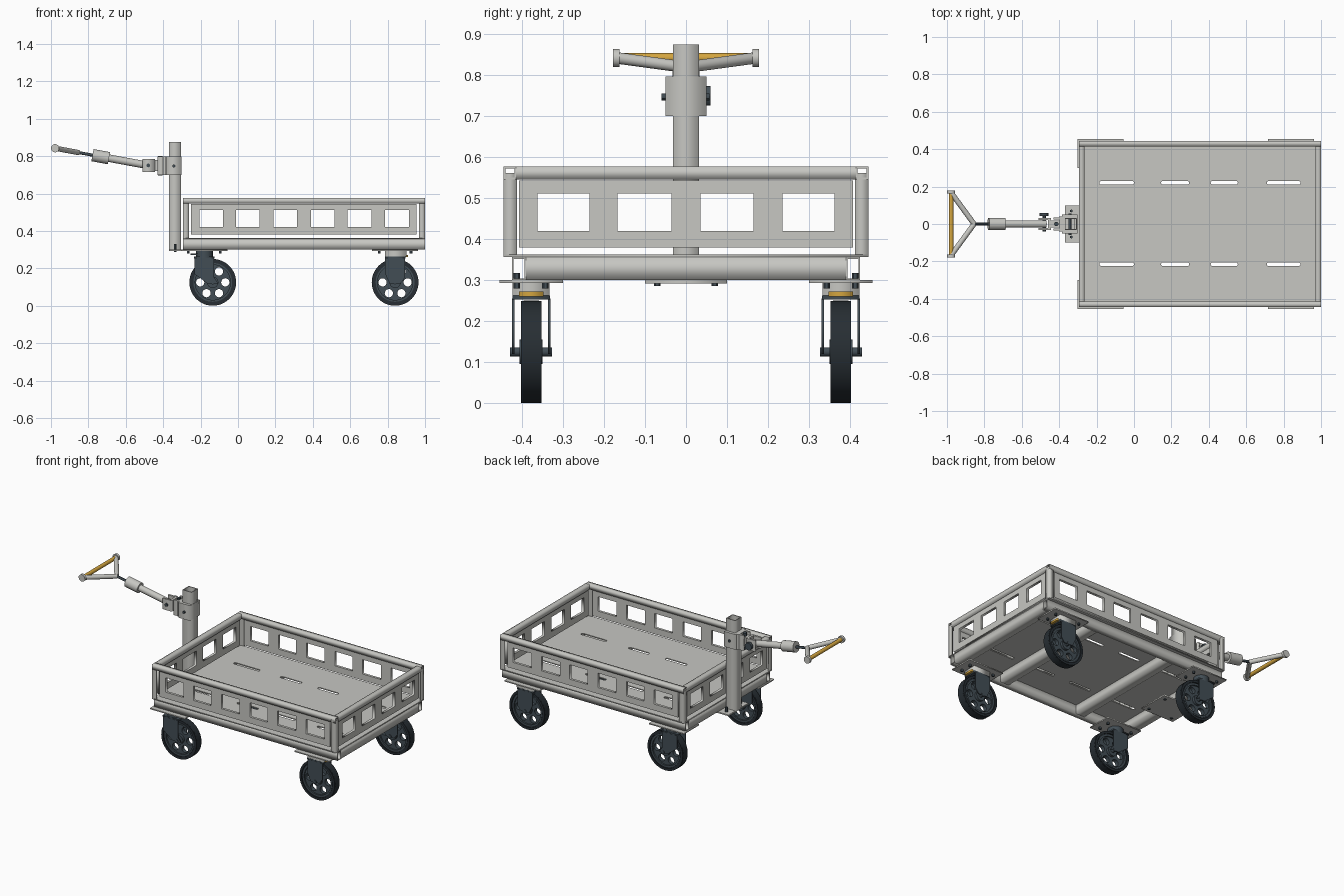
import bpy, math
from mathutils import Vector, Matrix

cube = bpy.data.objects.get("Cube")
if cube:
    bpy.data.objects.remove(cube)


def material(name, rgb):
    m = bpy.data.materials.new(name)
    m.use_nodes = True
    m.diffuse_color = (*rgb, 1)
    m.node_tree.nodes["Principled BSDF"].inputs["Base Color"].default_value = (*rgb, 1)
    return m


GREY = material("light grey paint", (0.57, 0.57, 0.54))
SLATE = material("slate metal", (0.055, 0.075, 0.09))
RUBBER = material("black rubber", (0.02, 0.027, 0.033))
YELLOW = material("amber yellow", (0.66, 0.38, 0.05))

# Local XY of a flat outline mapped so that its normal lies on an axis
FACING = {
    "x": Matrix(((0, 0, 1), (1, 0, 0), (0, 1, 0))),
    "y": Matrix(((1, 0, 0), (0, 0, -1), (0, 1, 0))),
    "z": Matrix.Identity(3),
}


def rect(u0, u1, v0, v1):
    return [(u0, v0), (u1, v0), (u1, v1), (u0, v1)]


def ring(u, v, r, n=24):
    return [(u + r * math.cos(math.tau * i / n), v + r * math.sin(math.tau * i / n)) for i in range(n)]


def slot(u0, u1, v, r, n=8):
    pts = []
    for cu, start in ((u1, -math.pi / 2), (u0, math.pi / 2)):
        pts += [(cu - math.copysign(r, cu - (u0 + u1) / 2) + r * math.cos(start + math.pi * i / n),
                 v + r * math.sin(start + math.pi * i / n)) for i in range(n + 1)]
    return pts


def cut_plate(name, axis, lo, hi, outline, holes=(), mat=GREY):
    """Flat outline with holes, extruded along an axis from lo to hi."""
    cu = bpy.data.curves.new(name, "CURVE")
    cu.dimensions, cu.fill_mode, cu.extrude = "2D", "BOTH", (hi - lo) / 2
    for loop in (outline, *holes):
        s = cu.splines.new("POLY")
        s.points.add(len(loop) - 1)
        for p, (u, v) in zip(s.points, loop):
            p.co = (u, v, 0, 1)
        s.use_cyclic_u = True
    tmp = bpy.data.objects.new(name + "_curve", cu)
    bpy.context.collection.objects.link(tmp)
    bpy.context.view_layer.update()
    me = bpy.data.meshes.new_from_object(tmp.evaluated_get(bpy.context.evaluated_depsgraph_get()))
    bpy.data.objects.remove(tmp)
    rot = FACING[axis]
    me.transform(Matrix.Translation(rot @ Vector((0, 0, 1)) * ((lo + hi) / 2 * (-1 if axis == "y" else 1))) @ rot.to_4x4())
    me.materials.clear()
    me.materials.append(mat)
    ob = bpy.data.objects.new(name, me)
    bpy.context.collection.objects.link(ob)
    return ob


def tube(name, axis, lo, hi, u0, u1, v0, v1, wall=0.004):
    return cut_plate(name, axis, lo, hi, rect(u0, u1, v0, v1),
                     [rect(u0 + wall, u1 - wall, v0 + wall, v1 - wall)])


def box(name, x0, x1, y0, y1, z0, z1, mat=GREY):
    return cut_plate(name, "z", z0, z1, rect(x0, x1, y0, y1), mat=mat)


def rod(name, a, b, r, mat=GREY, sides=24):
    a, b = Vector(a), Vector(b)
    bpy.ops.mesh.primitive_cylinder_add(vertices=sides, radius=r, depth=(b - a).length, location=(a + b) / 2)
    ob = bpy.context.object
    ob.name = name
    ob.rotation_euler = (b - a).to_track_quat("Z", "Y").to_euler()
    ob.data.materials.append(mat)
    bpy.ops.object.shade_smooth_by_angle()
    return ob


# Bed: slotted deck on a tube frame
X0, X1, Y = -0.295, 1.0, 0.445
SLOTS = ((-0.185, 0), (0.145, 0.295), (0.41, 0.555), (0.71, 0.89))
cut_plate("deck", "z", 0.356, 0.362, rect(X0, X1, -Y, Y),
          [slot(a, b, v, 0.01) for a, b in SLOTS for v in (-0.215, 0.22)])
for s, side in ((1, "back"), (-1, "front")):
    tube(side + "_frame_beam", "x", X0, X1, *sorted((s * 0.39, s * 0.425)), 0.30, 0.356)
for name, x in (("left_end_beam", X1 - 0.06), ("right_end_beam", X0),
                ("left_cross_beam", 0.6), ("right_cross_beam", 0.04)):
    tube(name, "y", -0.39, 0.39, x, x + 0.06, 0.30, 0.356)

# Side walls: top rails, windowed panels and angle posts
LONG = ((-0.205, -0.08), (-0.01, 0.115), (0.19, 0.315), (0.39, 0.515), (0.585, 0.715), (0.785, 0.915))
SHORT = ((-0.363, -0.235), (-0.167, -0.035), (0.035, 0.165), (0.235, 0.363))
for s, side in ((1, "back"), (-1, "front")):
    tube(side + "_top_rail", "x", X0, X1, *sorted((s * 0.415, s * Y)), 0.546, 0.577)
    cut_plate(side + "_panel", "y", *sorted((s * 0.42, s * 0.436)), rect(-0.25, 0.955, 0.38, 0.543),
              [rect(a, b, 0.42, 0.512) for a, b in LONG])
for x, d, side in ((X1, -1, "left"), (X0, 1, "right")):
    tube(side + "_top_rail", "y", -0.415, 0.415, *sorted((x, x + d * 0.03)), 0.546, 0.577)
    cut_plate(side + "_panel", "x", *sorted((x + d * 0.009, x + d * 0.025)), rect(-0.408, 0.408, 0.38, 0.543),
              [rect(a, b, 0.42, 0.512) for a, b in SHORT])
    for s in (1, -1):
        w, t = 0.032, 0.005
        angle = [(0, 0), (w, 0), (w, t), (t, t), (t, w), (0, w)]
        cut_plate(side + "_corner_post", "z", 0.362, 0.562, [(x + d * u, s * (Y - v)) for u, v in angle])


# Casters
def caster(x, y, end):
    wx = x + (0.045 if end == "right" else 0)
    name = end + "_caster_"
    box(name + "mount_plate", x - 0.123, x + 0.123, *sorted((math.copysign(0.30, y), math.copysign(0.455, y))), 0.293, 0.30)
    if end == "left":
        box(name + "block", x - 0.055, x + 0.06, y - 0.045, y + 0.045, 0.262, 0.293)
        box(name + "brake_pedal", x + 0.05, x + 0.07, y - 0.03, y + 0.03, 0.26, 0.272, YELLOW)
    else:
        rod(name + "swivel", (x, y, 0.258), (x, y, 0.293), 0.045, SLATE)
        box(name + "swivel_stop", x - 0.075, x + 0.03, y - 0.03, y + 0.03, 0.27, 0.28, SLATE)
    for dx in (-0.085, 0.085):
        for dy in (-0.035, 0.035):
            rod(name + "mount_bolt", (x + dx, y + dy, 0.28), (x + dx, y + dy, 0.318), 0.008, SLATE, 6)
    # Fork
    box(name + "fork_crown", x - 0.055, x + 0.055, y - 0.046, y + 0.046, 0.253, 0.262, SLATE)
    for dy in (-0.044, 0.044):
        cut_plate(name + "fork_cheek", "y", y + dy - 0.003, y + dy + 0.003,
                  [(x - 0.053, 0.255), (x - 0.053, 0.17), (wx - 0.03, 0.12), (wx + 0.03, 0.12),
                   (x + 0.053, 0.15), (x + 0.053, 0.255)], mat=SLATE)
    rod(name + "axle", (wx, y - 0.051, 0.125), (wx, y + 0.051, 0.125), 0.011, SLATE, 12)
    # Wheel: tyre, rim lip, perforated disc and hub
    c = (wx, 0.125)
    bands = (("tyre", 0.125, 0.103, 0.019, RUBBER), ("tyre_tread", 0.1245, 0.11, 0.025, RUBBER),
             ("rim", 0.104, 0.094, 0.021, SLATE))
    for part, ro, ri, half, mat in bands:
        ob = cut_plate(name + part, "y", y - half, y + half, ring(*c, ro, 48), [ring(*c, ri, 48)], mat)
        bpy.context.view_layer.objects.active = ob
        bpy.ops.object.select_all(action="DESELECT")
        ob.select_set(True)
        bpy.ops.object.shade_smooth_by_angle()
    holes = [ring(wx + 0.067 * math.cos(i * math.pi / 3), 0.125 + 0.067 * math.sin(i * math.pi / 3), 0.022, 20)
             for i in range(6)]
    cut_plate(name + "wheel_disc", "y", y - 0.012, y + 0.012, ring(*c, 0.095, 48), holes, SLATE)
    rod(name + "hub", (wx, y - 0.028, 0.125), (wx, y + 0.028, 0.125), 0.03, SLATE)


for x, end in ((-0.18, "right"), (0.84, "left")):
    for y in (-0.378, 0.378):
        caster(x, y, end)

# Hitch post with base plate and sleeve
tube("hitch_post", "z", 0.30, 0.875, -0.37, -0.305, -0.032, 0.032, 0.005)
box("hitch_base_plate", -0.37, -0.14, -0.1, 0.1, 0.292, 0.30)
for x in (-0.335, -0.17):
    for y in (-0.07, 0.07):
        top = 0.33 if x < X0 else 0.30
        rod("base_bolt", (x, y, 0.286), (x, y, top), 0.008, SLATE, 6)
tube("hitch_sleeve", "z", 0.70, 0.797, -0.385, -0.303, -0.05, 0.05, 0.017)
rod("sleeve_pin", (-0.343, -0.06, 0.747), (-0.343, 0.057, 0.747), 0.008, SLATE, 12)

# Clevis and pivot block
box("clevis_back", -0.40, -0.385, -0.04, 0.04, 0.70, 0.797)
for y in (-0.03, 0.03):
    box("clevis_cheek", -0.43, -0.39, y - 0.006, y + 0.006, 0.70, 0.797)
rod("clevis_pin", (-0.415, 0, 0.695), (-0.415, 0, 0.80), 0.012, SLATE, 12)
box("pivot_link", -0.455, -0.39, -0.02, 0.02, 0.72, 0.78)
for y in (-0.027, 0.027):
    box("pivot_cheek", -0.51, -0.45, y - 0.006, y + 0.006, 0.715, 0.785)
box("pivot_web", -0.46, -0.445, -0.033, 0.033, 0.715, 0.785)
rod("pivot_pin", (-0.48, -0.04, 0.75), (-0.48, 0.05, 0.75), 0.01, SLATE, 12)
rod("pivot_knob", (-0.48, 0.043, 0.75), (-0.48, 0.06, 0.75), 0.024, SLATE, 12)


# Tow bar and triangular handle
def on_bar(x, y=0):
    return (x, y, 0.75 + (-0.48 - x) * 0.185)


rod("tow_bar", on_bar(-0.47), on_bar(-0.70), 0.02)
rod("tow_collar", on_bar(-0.69), on_bar(-0.778), 0.033)
rod("tow_rod", on_bar(-0.77), on_bar(-0.87), 0.008, SLATE, 12)
for s in (1, -1):
    rod("handle_arm", on_bar(-0.855), on_bar(-0.978, s * 0.168), 0.014)
    rod("handle_end_collar", on_bar(-0.978, s * 0.162), on_bar(-0.978, s * 0.178), 0.022)
rod("handle_grip", on_bar(-0.978, -0.165), on_bar(-0.978, 0.165), 0.012, YELLOW)
